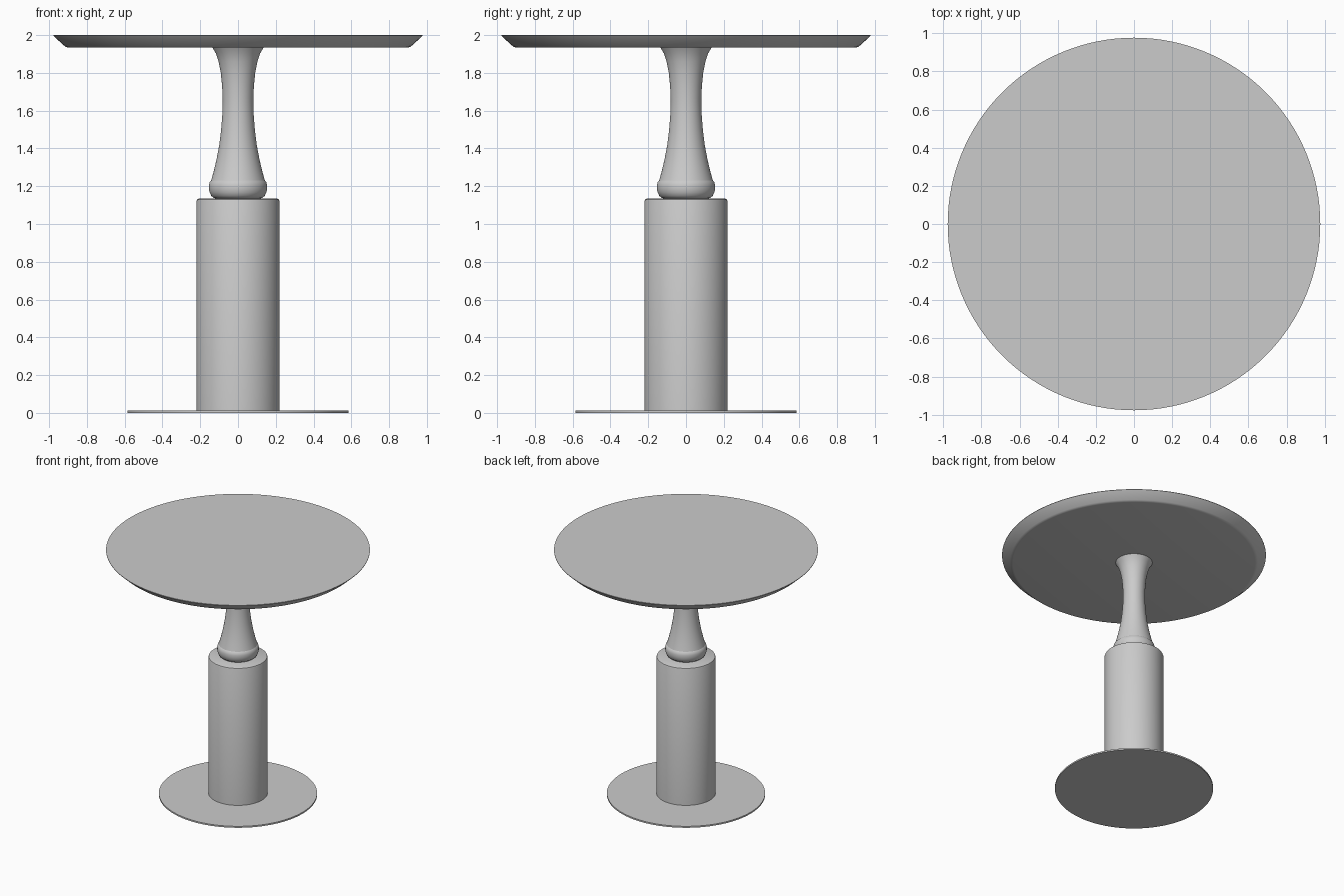
import bpy
import bmesh
import math

cube = bpy.data.objects.get("Cube")
if cube:
    bpy.data.objects.remove(cube, do_unlink=True)

grey = bpy.data.materials.new("plain grey")
grey.use_nodes = True
COLOUR = (0.6, 0.6, 0.6, 1)
grey.diffuse_color = COLOUR
grey.node_tree.nodes["Principled BSDF"].inputs["Base Color"].default_value = COLOUR


def lathe(name, profile, sides=96):
    """Turn a bottom-to-top list of (radius, height) into a closed round part."""
    bm = bmesh.new()
    rings = []
    for radius, height in profile:
        angles = [math.tau * i / sides for i in range(sides)]
        rings.append([bm.verts.new((radius * math.cos(a), radius * math.sin(a), height))
                      for a in angles])
    for low, high in zip(rings, rings[1:]):
        for i in range(sides):
            j = (i + 1) % sides
            bm.faces.new((low[i], low[j], high[j], high[i]))
    bm.faces.new(rings[0][::-1])
    bm.faces.new(rings[-1])
    mesh = bpy.data.meshes.new(name)
    bm.to_mesh(mesh)
    bm.free()
    mesh.materials.append(grey)
    part = bpy.data.objects.new(name, mesh)
    bpy.context.collection.objects.link(part)
    bpy.ops.object.select_all(action="DESELECT")
    part.select_set(True)
    bpy.context.view_layer.objects.active = part
    bpy.ops.object.shade_smooth_by_angle(angle=math.radians(32))
    return part


# Thin floor plate
lathe("base_plate", [(0.586, 0), (0.586, 0.012)])

# Thick lower column with a softened top edge
lathe("column", [(0.219, 0.012), (0.219, 1.122), (0.216, 1.130), (0.208, 1.134)])

# Rounded collar at the foot of the neck
lathe("collar", [(0.115, 1.134), (0.128, 1.138), (0.141, 1.148), (0.150, 1.167),
                 (0.154, 1.185), (0.154, 1.205), (0.150, 1.222), (0.142, 1.231)])

# Waisted neck, flaring to both ends
lathe("neck", [(0.142, 1.231), (0.127, 1.285), (0.112, 1.35), (0.099, 1.42),
               (0.089, 1.50), (0.083, 1.58), (0.081, 1.65), (0.084, 1.73),
               (0.091, 1.80), (0.103, 1.86), (0.118, 1.905), (0.137, 1.936)])

# Round top with an undercut edge
lathe("table_top", [(0.896, 1.934), (0.908, 1.936), (0.918, 1.942),
                    (0.972, 1.991), (0.977, 1.997), (0.977, 2.0)], sides=128)
